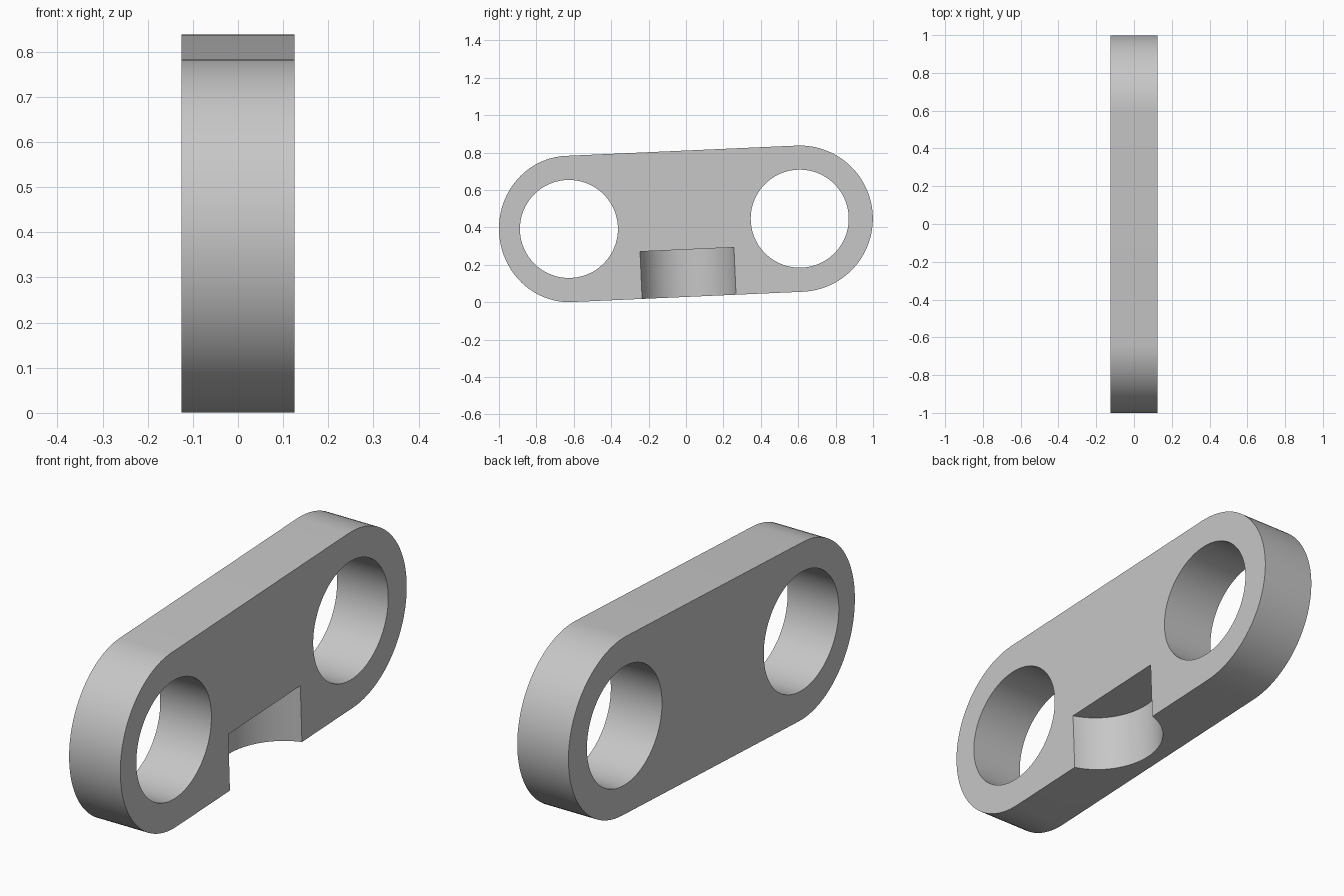
import bpy, bmesh
from math import pi, sin, cos, atan2, hypot, radians
from mathutils import Matrix

if "Cube" in bpy.data.objects:
    bpy.data.objects.remove(bpy.data.objects["Cube"], do_unlink=True)

THICK = 0.25
END_R = 0.391
HOLE_R = 0.262
front, back = (-0.626, 0.392), (0.608, 0.447)   # bore centres (y, z)
dy, dz = back[0] - front[0], back[1] - front[1]
half = hypot(dy, dz) / 2
tilt = atan2(dz, dy)

grey = bpy.data.materials.new("plain grey")
grey.use_nodes = True
grey.diffuse_color = (0.57, 0.57, 0.57, 1)
grey.node_tree.nodes["Principled BSDF"].inputs["Base Color"].default_value = (0.57, 0.57, 0.57, 1)


def new_object(name, bm):
    bmesh.ops.recalc_face_normals(bm, faces=bm.faces)
    mesh = bpy.data.meshes.new(name)
    bm.to_mesh(mesh)
    bm.free()
    mesh.materials.append(grey)
    obj = bpy.data.objects.new(name, mesh)
    bpy.context.collection.objects.link(obj)
    return obj


def cylinder(name, radius, depth, matrix):
    bm = bmesh.new()
    bmesh.ops.create_cone(bm, cap_ends=True, segments=96, radius1=radius,
                          radius2=radius, depth=depth, matrix=matrix)
    return new_object(name, bm)


# Link plate: rounded ends joined by straight edges, extruded across x
bm = bmesh.new()
steps = 48
outline = []
for centre, reach, start in ((half, END_R, -pi / 2), (-half, 0.374, pi / 2)):
    for i in range(steps + 1):
        a = start + pi * i / steps
        outline.append((centre + reach * cos(a), END_R * sin(a)))
face = bm.faces.new([bm.verts.new((-THICK / 2, u, v)) for u, v in outline])
side = bmesh.ops.extrude_face_region(bm, geom=[face])
bmesh.ops.translate(bm, vec=(THICK, 0, 0),
                    verts=[g for g in side["geom"] if isinstance(g, bmesh.types.BMVert)])
link = new_object("link_plate", bm)

# Two through bores and a curved pocket in the lower edge of one face
across = Matrix.Rotation(pi / 2, 4, 'Y')
cutters = [cylinder("bore_cutter", HOLE_R, 1, Matrix.Translation((0, s * half, 0)) @ across)
           for s in (-1, 1)]
pocket_top, pocket_depth = -0.138, 0.5
cutters.append(cylinder("pocket_cutter", HOLE_R, pocket_depth, Matrix.Translation(
    (THICK / 2 + 0.0734, 0.008, pocket_top - pocket_depth / 2))))

bpy.ops.object.select_all(action='DESELECT')
bpy.context.view_layer.objects.active = link
link.select_set(True)
for cutter in cutters:
    cutter.hide_render = True
    mod = link.modifiers.new("cut", 'BOOLEAN')
    mod.operation = 'DIFFERENCE'
    mod.solver = 'EXACT'
    mod.object = cutter
    bpy.ops.object.modifier_apply(modifier=mod.name)
    bpy.data.objects.remove(cutter, do_unlink=True)

# Lean the link to its resting slope
link.data.transform(Matrix.Translation((0, (front[0] + back[0]) / 2, (front[1] + back[1]) / 2))
                    @ Matrix.Rotation(tilt, 4, 'X'))
bpy.ops.object.shade_smooth_by_angle(angle=radians(30))
